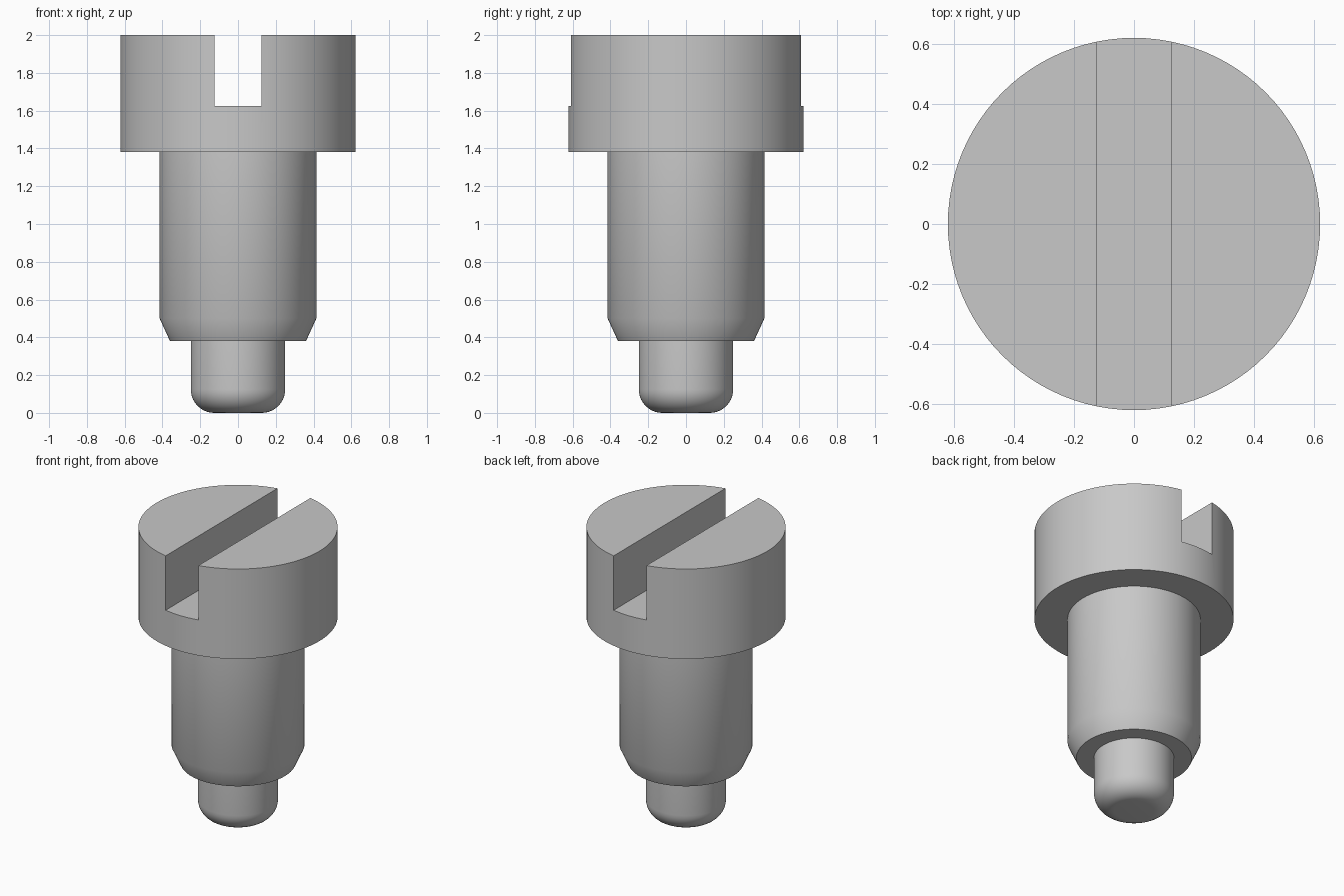
import bpy
import bmesh
from math import cos, sin, pi, radians

SEGMENTS = 96

cube = bpy.data.objects.get("Cube")
if cube:
    bpy.data.objects.remove(cube, do_unlink=True)

steel = bpy.data.materials.new("grey_steel")
steel.use_nodes = True
GREY = (0.58, 0.58, 0.58, 1.0)
steel.diffuse_color = GREY
steel.node_tree.nodes["Principled BSDF"].inputs["Base Color"].default_value = GREY


def activate(obj):
    bpy.ops.object.select_all(action="DESELECT")
    obj.select_set(True)
    bpy.context.view_layer.objects.active = obj


def lathe(name, profile):
    """Revolve a (radius, height) profile around z, with flat end caps."""
    bm = bmesh.new()
    rings = []
    for r, z in profile:
        rings.append([bm.verts.new((r * cos(2 * pi * i / SEGMENTS),
                                    r * sin(2 * pi * i / SEGMENTS), z))
                      for i in range(SEGMENTS)])
    for low, high in zip(rings, rings[1:]):
        for i in range(SEGMENTS):
            j = (i + 1) % SEGMENTS
            bm.faces.new((low[i], low[j], high[j], high[i]))
    bm.faces.new(rings[0][::-1])
    bm.faces.new(rings[-1])
    mesh = bpy.data.meshes.new(name)
    bm.to_mesh(mesh)
    bm.free()
    mesh.materials.append(steel)
    obj = bpy.data.objects.new(name, mesh)
    bpy.context.collection.objects.link(obj)
    return obj


# Rounded pilot tip
fillet = 0.125
tip_radius = 0.25
arc = [(tip_radius - fillet + fillet * sin(a), fillet - fillet * cos(a))
       for a in (pi / 2 * k / 10 for k in range(11))]
tip = lathe("pilot_tip", arc + [(tip_radius, 0.38)])

# Shank with a chamfered lower end
shank = lathe("shank", [(0.36, 0.38), (0.415, 0.5), (0.415, 1.38)])

# Cylindrical head
head = lathe("slotted_head", [(0.622, 1.38), (0.622, 2.0)])

# Driver slot running front to back
bpy.ops.mesh.primitive_cube_add(size=1, location=(0, 0, 2.025))
cutter = bpy.context.object
cutter.name = "slot_cutter"
cutter.scale = (0.25, 2.0, 0.8)
cutter.hide_render = True
cutter.data.materials.append(steel)
slot = head.modifiers.new("slot", "BOOLEAN")
slot.operation = "DIFFERENCE"
slot.solver = "EXACT"
slot.object = cutter
activate(head)
bpy.ops.object.modifier_apply(modifier=slot.name)
bpy.data.objects.remove(cutter, do_unlink=True)

# Smooth round walls, crisp rims
for part in (tip, shank, head):
    activate(part)
    bpy.ops.object.shade_smooth_by_angle(angle=radians(30))
